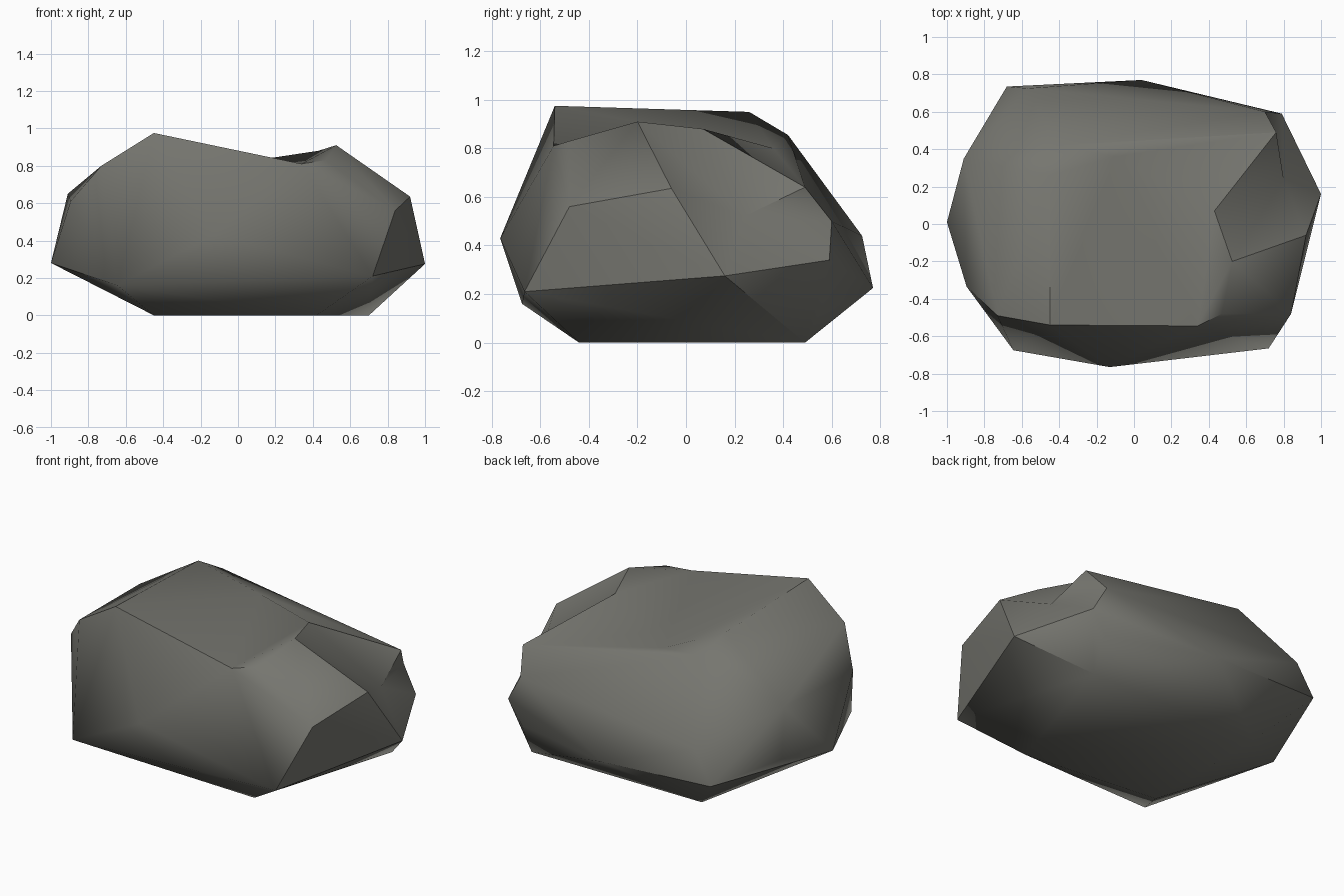
import bpy, bmesh, math

if "Cube" in bpy.data.objects:
    bpy.data.objects.remove(bpy.data.objects["Cube"])

# Corner points of the boulder, grouped by region
base = [(.70, .49, 0), (-.45, .49, 0), (-.45, -.35, 0), (.42, -.44, 0)]
sides = [(-1, .01, .28), (-.645, -.675, .16), (-.13, -.765, .43), (.72, -.665, .21),
         (.84, -.48, .56), (-.895, -.335, .61), (-.91, .35, .65), (-.68, .735, .25),
         (-.57, .725, .44), (.04, .77, .225), (.70, .585, .20), (-.87, .32, .31),
         (-.73, -.49, .80)]
# Rim around the hollow top and the chipped right side
rim = {
    'a': (-.45, -.54, .975), 'b': (.34, -.545, .81), 'c': (.47, -.48, .83),
    'd': (.525, -.20, .91), 'e': (.92, -.06, .635), 'f': (1, .16, .275),
    'g': (.79, .59, .34), 'h': (.70, .60, .50), 'i': (.76, .49, .64),
    'j': (-.40, .42, .855), 'k': (-.45, .26, .95),
}
# Sunken points: T valley in the top, B chipped lip, N bottom of the notch
sunk = {'T': (-.10, .36, .80), 'B': (.43, .07, .88), 'N': (.80, .24, .52)}
hollow = "abT aTk kTj bcd bdB bBT TBi Tij".split()
notch = "deN dNB BNi efN fgN ghN hiN".split()

# Convex stone body
bm = bmesh.new()
corner = {n: bm.verts.new(p) for n, p in rim.items()}
for p in base + sides:
    bm.verts.new(p)
hull = bmesh.ops.convex_hull(bm, input=bm.verts[:])
loose = {g for g in hull['geom_interior'] + hull['geom_unused']
         if isinstance(g, bmesh.types.BMVert)} - set(corner.values())
bmesh.ops.delete(bm, geom=list(loose), context='VERTS')

# Cut away the hull inside the rim and fill it with the sunken faces
rim_verts = set(corner.values())
for f in [f for f in bm.faces if rim_verts.issuperset(f.verts)]:
    bm.faces.remove(f)
corner.update({n: bm.verts.new(p) for n, p in sunk.items()})
for tri in hollow + notch:
    bm.faces.new([corner[n] for n in tri])
for e in [e for e in bm.edges if e.is_wire]:
    bm.edges.remove(e)
# Close any sliver left between the hull and the patch
bmesh.ops.holes_fill(bm, edges=[e for e in bm.edges if e.is_boundary], sides=0)
bmesh.ops.triangulate(bm, faces=bm.faces[:])
bmesh.ops.recalc_face_normals(bm, faces=bm.faces[:])

mesh = bpy.data.meshes.new("boulder")
bm.to_mesh(mesh)
bm.free()
boulder = bpy.data.objects.new("boulder", mesh)
bpy.context.collection.objects.link(boulder)

# Warm grey stone
stone = bpy.data.materials.new("warm grey stone")
stone.diffuse_color = (.18, .18, .16, 1)
stone.use_nodes = True
stone.node_tree.nodes["Principled BSDF"].inputs["Base Color"].default_value = stone.diffuse_color
mesh.materials.append(stone)

bpy.context.view_layer.objects.active = boulder
boulder.select_set(True)
bpy.ops.object.shade_smooth_by_angle(angle=math.radians(42))
